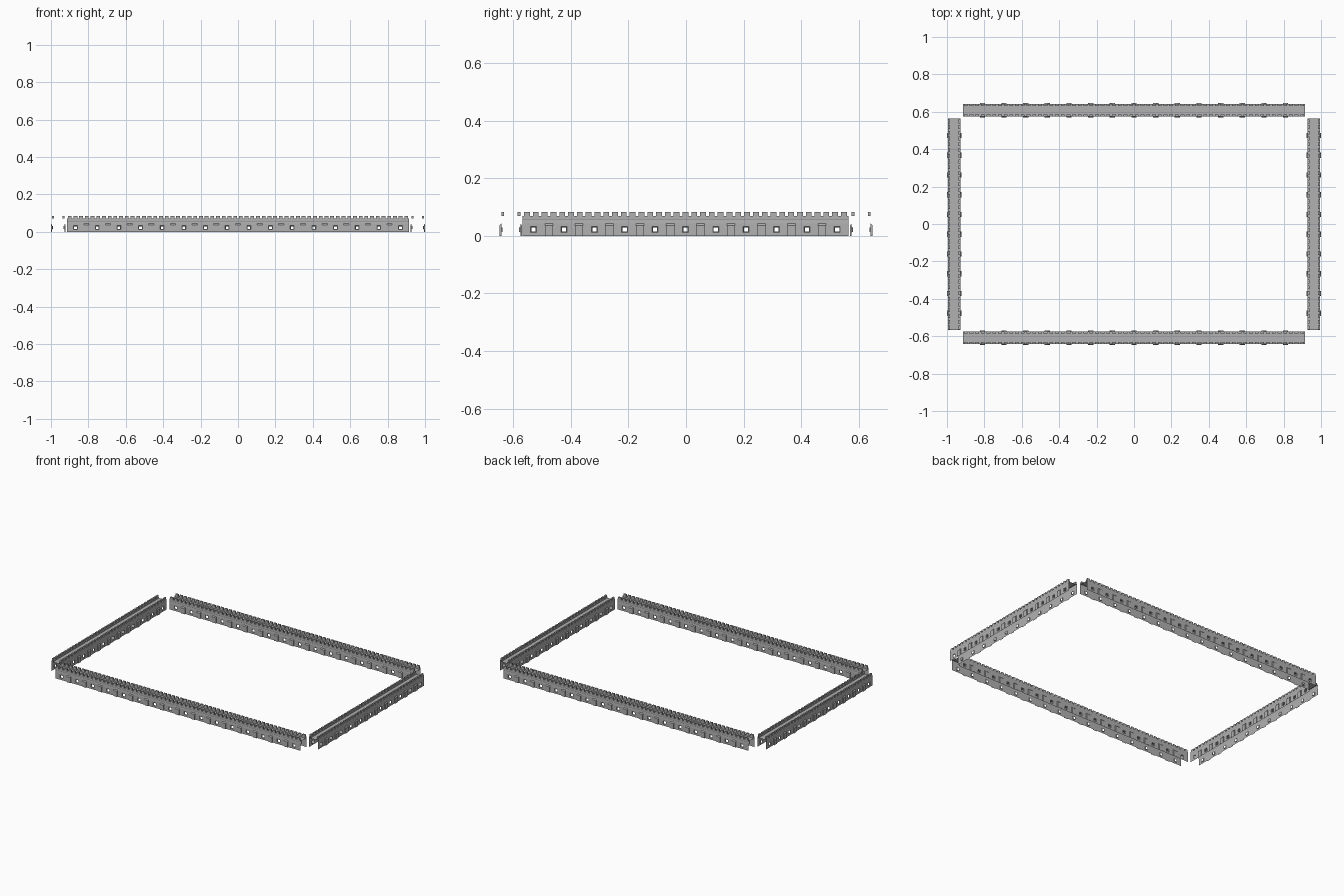
import bpy, math
from mathutils import Vector

if "Cube" in bpy.data.objects:
    bpy.data.objects.remove(bpy.data.objects["Cube"])

stone = bpy.data.materials.new("grey stone")
stone.diffuse_color = (0.44, 0.44, 0.44, 1)
stone.use_nodes = True
stone.node_tree.nodes["Principled BSDF"].inputs["Base Color"].default_value = stone.diffuse_color

HALF = 0.033          # half thickness of the wall shell
OUT = 0.039           # buttress face
THICK = 0.010         # parapet thickness
WALK, SILL, TOP = 0.0625, 0.070, 0.084


class Sheet:
    """Collects flat faces, each turned to face a given direction."""
    def __init__(self):
        self.verts, self.faces = [], []

    def face(self, pts, out):
        pts = [Vector(p) for p in pts]
        n = (pts[1] - pts[0]).cross(pts[2] - pts[0])
        if n.dot(Vector(out)) < 0:
            pts.reverse()
        i = len(self.verts)
        self.verts += pts
        self.faces.append(range(i, i + len(pts)))

    def rect(self, u0, u1, z0, z1, v0, s, v1=None):
        """Wall panel on side s, from v0 at the bottom to v1 at the top."""
        v1 = v0 if v1 is None else v1
        self.face([(u0, s * v0, z0), (u1, s * v0, z0),
                   (u1, s * v1, z1), (u0, s * v1, z1)], (0, s, 0))

    def flat(self, u0, u1, v0, v1, z):
        self.face([(u0, v0, z), (u1, v0, z), (u1, v1, z), (u0, v1, z)], (0, 0, 1))

    def mesh(self, name):
        me = bpy.data.meshes.new(name)
        me.from_pydata(self.verts, [], [tuple(f) for f in self.faces])
        me.materials.append(stone)
        return me


def wall_shell(length, windows):
    sh = Sheet()
    L, w, d, zc = length / 2, 0.0105, 0.004, 0.022
    r = 0.0072
    sh.flat(-L, L, -HALF + THICK, HALF - THICK, WALK)       # walkway
    for s in (-1, 1):
        edges = [-L] + [e for x in windows for e in (x - w, x + w)] + [L]
        for a, b in zip(edges[0::2], edges[1::2]):          # solid between windows
            sh.rect(a, b, 0, 0.043, HALF, s)
        for x in windows:
            sh.rect(x - w, x + w, 0, zc - w, HALF, s)
            sh.rect(x - w, x + w, zc + w, 0.043, HALF, s)
            # splayed window frame
            cs = [(-1, -1), (1, -1), (1, 1), (-1, 1)]
            for (a, b), (c, e) in zip(cs, cs[1:] + cs[:1]):
                sh.face([(x + a * w, s * HALF, zc + b * w),
                         (x + c * w, s * HALF, zc + e * w),
                         (x + c * r, s * (HALF - d), zc + e * r),
                         (x + a * r, s * (HALF - d), zc + b * r)], (0, s, 0))
        # upper wall with a fine string course, then parapet base
        sh.rect(-L, L, 0.043, 0.055, HALF, s, HALF - 0.001)
        sh.rect(-L, L, 0.055, 0.057, HALF - 0.001, s, HALF)
        sh.rect(-L, L, 0.057, SILL, HALF, s)
        sh.flat(-L, L, s * HALF, s * (HALF - THICK), SILL)
        v = s * (HALF - THICK)
        sh.face([(-L, v, WALK), (L, v, WALK), (L, v, SILL), (-L, v, SILL)], (0, -s, 0))
    return sh.mesh("wall_shell")


def merlons(length, count):
    sh = Sheet()
    pitch = length / count
    for s in (-1, 1):
        for i in range(count):
            x = -length / 2 + (i + 0.5) * pitch
            a, b = x - pitch * 0.33, x + pitch * 0.33
            o, n = s * HALF, s * (HALF - THICK)
            sh.rect(a, b, SILL, TOP, HALF, s)
            sh.flat(a, b, o, n, TOP)
            sh.face([(a, n, SILL), (b, n, SILL), (b, n, TOP), (a, n, TOP)], (0, -s, 0))
            for u, k in ((a, -1), (b, 1)):
                sh.face([(u, o, SILL), (u, n, SILL), (u, n, TOP), (u, o, TOP)], (k, 0, 0))
    return sh.mesh("merlons")


def buttresses(places):
    sh = Sheet()
    h, low, high = 0.014, 0.037, 0.043
    for s in (-1, 1):
        for x in places:
            sh.rect(x - h, x + h, 0, low, OUT, s)
            sh.rect(x - h, x + h, low, high, OUT, s, HALF)   # sloped cap
            for k in (-1, 1):
                u = x + k * h
                sh.face([(u, s * HALF, 0), (u, s * OUT, 0),
                         (u, s * OUT, low), (u, s * HALF, high)], (k, 0, 0))
    return sh.mesh("buttresses")


def spaced(n, pitch):
    return [(i - (n - 1) / 2) * pitch for i in range(n)]


def place(prefix, parts, loc, angle):
    for part, me in parts.items():
        ob = bpy.data.objects.new(prefix + "_" + part, me)
        ob.location = loc
        ob.rotation_euler.z = angle
        bpy.context.collection.objects.link(ob)


long_wall = {"wall": wall_shell(1.83, spaced(16, 0.1158)),
             "merlons": merlons(1.83, 60),
             "buttresses": buttresses(spaced(15, 0.1158))}
short_wall = {"wall": wall_shell(1.132, spaced(11, 0.1055)),
              "merlons": merlons(1.132, 37),
              "buttresses": buttresses(spaced(10, 0.1055))}

# four walls around an open court
place("front", long_wall, (0, -0.609, 0), 0)
place("back", long_wall, (0, 0.609, 0), math.pi)
place("left", short_wall, (-0.961, -0.002, 0), math.pi / 2)
place("right", short_wall, (0.961, -0.002, 0), math.pi / 2)
